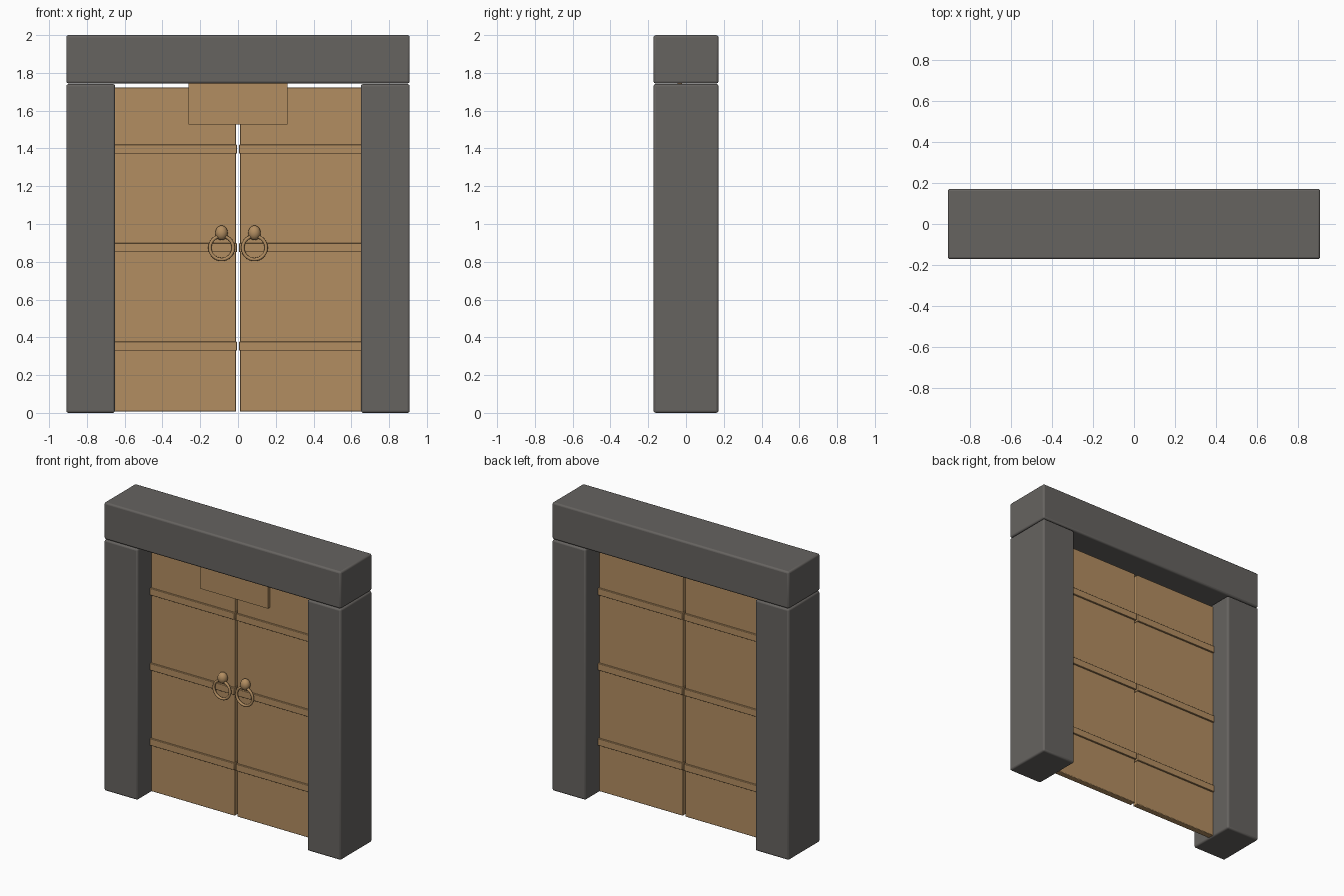
import bpy
import math

cube = bpy.data.objects.get("Cube")
if cube:
    bpy.data.objects.remove(cube, do_unlink=True)


def make_material(name, rgb):
    mat = bpy.data.materials.new(name)
    mat.use_nodes = True
    mat.diffuse_color = (*rgb, 1)
    mat.node_tree.nodes["Principled BSDF"].inputs["Base Color"].default_value = (*rgb, 1)
    return mat


stone = make_material("dark_stone", (0.133, 0.125, 0.117))
wood = make_material("warm_wood", (0.45, 0.27, 0.12))


def finish(obj, name, mat):
    obj.name = name
    obj.data.materials.append(mat)
    bpy.ops.object.shade_smooth_by_angle(angle=math.radians(35))
    return obj


def box(name, mat, x, y, z, bevel=0.0, segments=2):
    """Box from (min, max) ranges, with optional rounded edges."""
    ranges = (x, y, z)
    bpy.ops.mesh.primitive_cube_add(size=1, location=[(a + b) / 2 for a, b in ranges])
    obj = bpy.context.object
    obj.scale = [b - a for a, b in ranges]
    bpy.ops.object.transform_apply(location=False, rotation=False, scale=True)
    if bevel:
        mod = obj.modifiers.new("rounded_edges", "BEVEL")
        mod.width = bevel
        mod.segments = segments
    return finish(obj, name, mat)


def span(side, a, b):
    return tuple(sorted((side * a, side * b)))


# Stone frame
depth = (-0.172, 0.172)
box("lintel", stone, (-0.909, 0.909), depth, (1.744, 2.0), 0.012, 3)

for label, side in (("left", 1), ("right", -1)):
    box(label + "_post", stone, span(side, 0.651, 0.909), depth, (0, 1.741), 0.012, 3)

    # Door leaf with three bands wrapping both faces
    box(label + "_door", wood, span(side, 0.01, 0.653), (-0.022, 0.022), (0.007, 1.722), 0.004)
    for level, z in (("lower", 0.353), ("middle", 0.875), ("upper", 1.396)):
        box(f"{label}_{level}_band", wood, span(side, 0.006, 0.655),
            (-0.034, 0.034), (z - 0.024, z + 0.024), 0.003)

    # Pull ring hanging from a rounded knob
    bpy.ops.mesh.primitive_torus_add(
        location=(side * 0.087, -0.052, 0.874), rotation=(math.pi / 2, 0, 0),
        major_radius=0.062, minor_radius=0.009, major_segments=40, minor_segments=12)
    finish(bpy.context.object, label + "_pull_ring", wood)
    bpy.ops.mesh.primitive_uv_sphere_add(
        radius=1, segments=24, ring_count=14, location=(side * 0.087, -0.044, 0.953))
    knob = bpy.context.object
    knob.scale = (0.033, 0.031, 0.039)
    finish(knob, label + "_knob", wood)

# Plate across the top of both doors
box("top_plate", wood, (-0.261, 0.261), (-0.044, -0.02), (1.526, 1.743))
